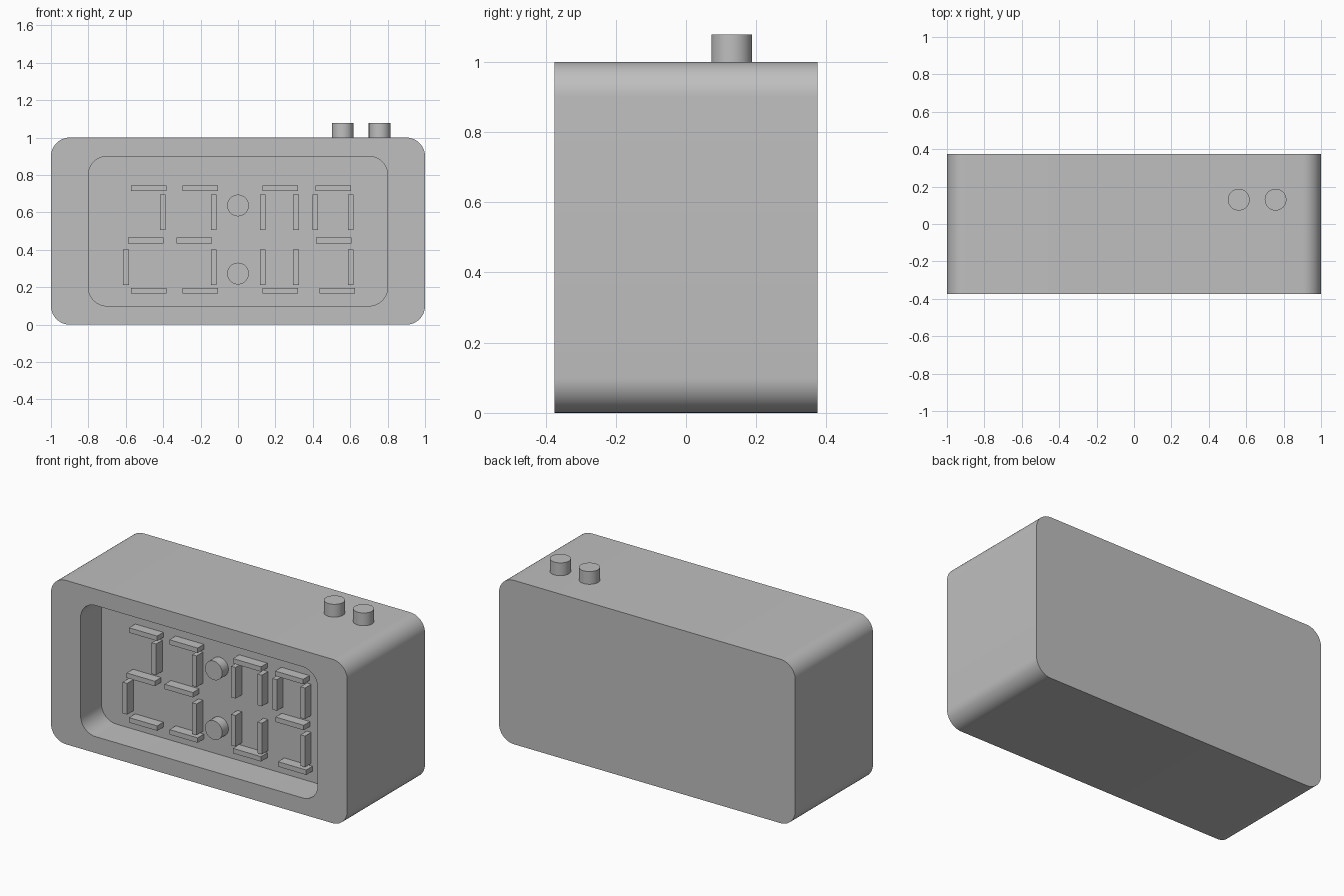
import bpy
import bmesh
from math import cos, sin, pi, radians

old = bpy.data.objects.get("Cube")
if old:
    bpy.data.objects.remove(old, do_unlink=True)

grey = bpy.data.materials.new("plain grey")
grey.use_nodes = True
colour = (0.52, 0.52, 0.52, 1)
grey.diffuse_color = colour
grey.node_tree.nodes["Principled BSDF"].inputs["Base Color"].default_value = colour

FRONT, BACK, FLOOR = -0.375, 0.375, -0.175
DIGIT_FRONT = -0.235


def finish(obj, name):
    obj.name = name
    obj.data.materials.clear()
    obj.data.materials.append(grey)
    bpy.ops.object.select_all(action='DESELECT')
    obj.select_set(True)
    bpy.context.view_layer.objects.active = obj
    bpy.ops.object.shade_smooth_by_angle(angle=radians(30))


def bar(name, x, z, width, height):
    depth = FLOOR - DIGIT_FRONT
    bpy.ops.mesh.primitive_cube_add(size=1, location=(x, FLOOR - depth / 2, z))
    obj = bpy.context.object
    obj.scale = (width, depth, height)
    bpy.ops.object.transform_apply(location=False, rotation=False, scale=True)
    finish(obj, name)


def disc(name, location, radius, depth, tilt=0):
    bpy.ops.mesh.primitive_cylinder_add(vertices=48, radius=radius, depth=depth,
                                        location=location, rotation=(tilt, 0, 0))
    finish(bpy.context.object, name)


def rounded_ring(bm, half_w, half_h, y, radius=0.1, steps=12):
    """Loop of vertices around a rounded rectangle facing the front."""
    ring = []
    for corner, (sx, sz) in enumerate([(1, 1), (-1, 1), (-1, -1), (1, -1)]):
        for i in range(steps + 1):
            a = (corner + i / steps) * pi / 2
            ring.append(bm.verts.new((sx * (half_w - radius) + radius * cos(a), y,
                                      0.5 + sz * (half_h - radius) + radius * sin(a))))
    return ring


# Housing: rounded box with a recessed display window
bm = bmesh.new()
rings = [rounded_ring(bm, 1, 0.5, BACK), rounded_ring(bm, 1, 0.5, FRONT),
         rounded_ring(bm, 0.8, 0.4, FRONT), rounded_ring(bm, 0.8, 0.4, FLOOR)]
for a, b in zip(rings, rings[1:]):
    for i in range(len(a)):
        j = (i + 1) % len(a)
        bm.faces.new((a[i], a[j], b[j], b[i]))
bm.faces.new(rings[0])
bm.faces.new(rings[-1])
bmesh.ops.recalc_face_normals(bm, faces=bm.faces)
mesh = bpy.data.meshes.new("housing")
bm.to_mesh(mesh)
bm.free()
housing = bpy.data.objects.new("housing", mesh)
bpy.context.collection.objects.link(housing)
finish(housing, "housing")

# Digit segments: row height, then the centre of each bar along x
LONG, THIN = 0.19, 0.03
for name, z, xs in [("top_segment", 0.73, (-0.476, -0.203, 0.225, 0.51)),
                    ("middle_segment", 0.45, (-0.492, -0.235, 0.513)),
                    ("bottom_segment", 0.182, (-0.476, -0.203, 0.225, 0.53))]:
    for x in xs:
        bar(name, x, z, LONG, THIN)
for name, z, xs in [("upper_segment", 0.6, (-0.403, -0.13, 0.133, 0.31, 0.412, 0.602)),
                    ("lower_segment", 0.307, (-0.599, -0.13, 0.133, 0.31, 0.602))]:
    for x in xs:
        bar(name, x, z, THIN, LONG)

# Colon dots between hours and minutes
for z in (0.637, 0.273):
    disc("colon_dot", (0, (FLOOR + DIGIT_FRONT) / 2, z), 0.058,
         FLOOR - DIGIT_FRONT, pi / 2)

# Push buttons on the top
for x in (0.56, 0.757):
    disc("top_button", (x, 0.13, 1.028), 0.058, 0.1)
